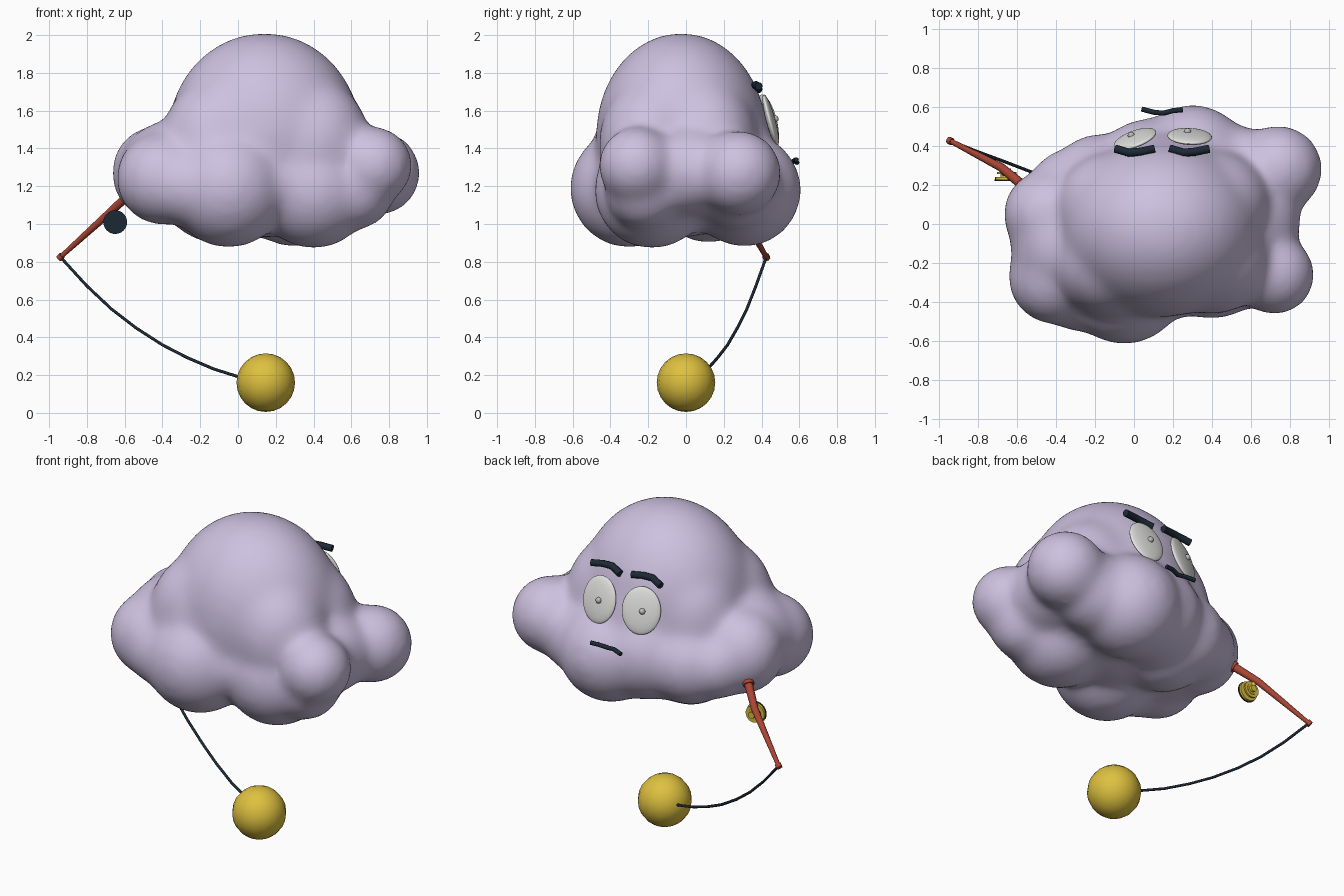
import bpy, bmesh
from math import pi, radians
from mathutils import Matrix, Vector, Euler

cube = bpy.data.objects.get("Cube")
if cube:
    bpy.data.objects.remove(cube, do_unlink=True)


def material(name, rgb):
    m = bpy.data.materials.new(name)
    m.use_nodes = True
    color = (*rgb, 1)
    m.diffuse_color = color
    m.node_tree.nodes["Principled BSDF"].inputs["Base Color"].default_value = color
    return m


LAVENDER = material("lavender", (0.61, 0.535, 0.745))
GOLD = material("gold", (0.73, 0.53, 0.05))
RED = material("brick red", (0.40, 0.06, 0.035))
NAVY = material("dark navy", (0.012, 0.022, 0.036))
WHITE = material("eye white", (0.76, 0.76, 0.74))
GREY = material("pupil grey", (0.50, 0.50, 0.50))


def select_only(obj):
    bpy.ops.object.select_all(action="DESELECT")
    obj.select_set(True)
    bpy.context.view_layer.objects.active = obj


def finish(obj, name, mat, angle=50):
    obj.name = name
    obj.data.materials.clear()
    obj.data.materials.append(mat)
    select_only(obj)
    bpy.ops.object.shade_smooth_by_angle(angle=radians(angle))
    return obj


def ball(name, mat, loc, size, rot=(0, 0, 0), segments=24, rings=16):
    bpy.ops.mesh.primitive_uv_sphere_add(segments=segments, ring_count=rings, radius=1,
                                         location=loc, rotation=rot)
    obj = bpy.context.object
    obj.scale = size
    return finish(obj, name, mat)


def disc(name, mat, loc, radius, depth):
    """Cylinder whose axis runs front to back."""
    bpy.ops.mesh.primitive_cylinder_add(vertices=24, radius=radius, depth=depth,
                                        location=loc, rotation=(pi / 2, 0, 0))
    return finish(bpy.context.object, name, mat)


def tube(name, mat, points, radii):
    """Round tube along a path, with one radius per point."""
    curve = bpy.data.curves.new(name, "CURVE")
    curve.dimensions = "3D"
    curve.bevel_depth = 1
    curve.bevel_resolution = 2
    curve.use_fill_caps = True
    spline = curve.splines.new("POLY")
    spline.points.add(len(points) - 1)
    for p, co, r in zip(spline.points, points, radii):
        p.co = (*co, 1)
        p.radius = r
    obj = bpy.data.objects.new(name, curve)
    bpy.context.collection.objects.link(obj)
    select_only(obj)
    bpy.ops.object.convert(target="MESH")
    return finish(bpy.context.object, name, mat)


# Cloud body: overlapping puffs fused by a remesh and softened
puffs = [
    ((0.14, -0.025, 1.47), (0.50, 0.44, 0.53)),  # dome
    ((0.16, 0.12, 1.41), (0.37, 0.33, 0.34)),    # back of the dome
    ((0.12, 0.00, 1.22), (0.62, 0.48, 0.26)),    # core
    ((0.74, 0.28, 1.27), 0.215),                 # left puffs
    ((0.72, -0.26, 1.31), 0.195),
    ((0.63, 0.02, 1.28), (0.21, 0.25, 0.22)),
    ((-0.43, 0.05, 1.27), (0.23, 0.22, 0.24)),   # right puffs
    ((-0.40, -0.27, 1.24), 0.235),
    ((-0.34, -0.11, 1.28), (0.28, 0.28, 0.26)),
    ((-0.34, 0.18, 1.21), 0.19),
    ((-0.28, -0.34, 1.20), 0.20),                # lower front
    ((-0.05, -0.30, 1.19), 0.305),
    ((0.40, -0.18, 1.175), 0.295),
    ((0.62, -0.22, 1.18), 0.20),
    ((0.30, 0.31, 1.18), 0.29),                  # lower back
    ((0.08, 0.25, 1.22), 0.28),
    ((0.53, 0.27, 1.20), 0.22),
    ((-0.18, 0.21, 1.20), 0.24),
    ((-0.12, 0.12, 1.18), 0.27),
]
# Four shoulders square off the dome
puffs += [((x, y, 1.42), (0.29, 0.27, 0.34))
          for x, y in ((-0.11, -0.20), (0.40, -0.18), (-0.10, 0.09), (0.40, 0.10))]

bm = bmesh.new()
for centre, size in puffs:
    size = size if isinstance(size, tuple) else (size,) * 3
    bmesh.ops.create_uvsphere(bm, u_segments=40, v_segments=24, radius=1,
                              matrix=Matrix.LocRotScale(Vector(centre), None, Vector(size)))
mesh = bpy.data.meshes.new("cloud_body")
bm.to_mesh(mesh)
bm.free()
cloud = bpy.data.objects.new("cloud_body", mesh)
bpy.context.collection.objects.link(cloud)
remesh = cloud.modifiers.new("fuse", "REMESH")
remesh.mode = "VOXEL"
remesh.voxel_size = 0.022
remesh.use_smooth_shade = True
soften = cloud.modifiers.new("soften", "SMOOTH")
soften.factor = 0.5
soften.iterations = 50
swell = cloud.modifiers.new("swell", "DISPLACE")
swell.mid_level = 0
swell.strength = 0.014
select_only(cloud)
bpy.ops.object.convert(target="MESH")
finish(bpy.context.object, "cloud_body", LAVENDER, 80)

# Face on the back side: eyes, pupils and brows
for side, x, y, turn in (("left", 0.285, 0.448, -3), ("right", 0.005, 0.435, 20)):
    rot = Euler((radians(15), 0, radians(turn)))
    centre = Vector((x, y, 1.55))
    ball(side + "_eye", WHITE, centre, (0.115, 0.025, 0.14), rot)
    pupil = centre + rot.to_matrix() @ Vector((-0.012, 0.025, 0))
    ball(side + "_pupil", GREY, pupil, (0.018,) * 3, segments=12, rings=8)
    brow = [(0.10, 0.385, 1.73), (0.03, 0.37, 1.737), (-0.03, 0.365, 1.735), (-0.10, 0.385, 1.712)]
    tube(side + "_brow", NAVY, [(x + dx, by, z) for dx, by, z in brow], [0.021] * 4)

# Wavy mouth
tube("mouth", NAVY,
     [(0.25, 0.585, 1.34), (0.20, 0.58, 1.34), (0.15, 0.567, 1.33),
      (0.10, 0.572, 1.335), (0.04, 0.588, 1.325)], [0.013] * 5)

# Fishing rod with end collars
grip, bend, tip = Vector((-0.56, 0.19, 1.17)), Vector((-0.68, 0.29, 1.06)), Vector((-0.94, 0.425, 0.825))
tube("rod", RED, [grip, bend, tip], [0.026, 0.022, 0.013])
along = (tip - bend).normalized()
tube("rod_tip", RED, [tip - along * 0.012, tip + along * 0.012], [0.019, 0.019])
along = (bend - grip).normalized()
tube("rod_collar", RED, [grip, grip + along * 0.03], [0.034, 0.034])

# Reel beside the rod
rx, rz = -0.65, 1.01
disc("reel_cover", NAVY, (rx, 0.223, rz), 0.063, 0.008)
disc("reel_front_flange", GOLD, (rx, 0.234, rz), 0.06, 0.014)
disc("reel_hub", GOLD, (rx, 0.25, rz), 0.032, 0.04)
disc("reel_back_flange", GOLD, (rx, 0.262, rz), 0.05, 0.01)
disc("reel_knob", GOLD, (rx, 0.275, rz), 0.02, 0.02)
tube("reel_stem", GOLD, [(rx, 0.25, rz), (rx - 0.02, 0.27, 1.065)], [0.016, 0.016])

# Sagging line and the ball hanging on it
line = [tip, (-0.80, 0.37, 0.672), (-0.67, 0.322, 0.55), (-0.54, 0.272, 0.45), (-0.40, 0.22, 0.36),
        (-0.27, 0.168, 0.293), (-0.13, 0.115, 0.233), (0.0, 0.07, 0.192), (0.04, 0.05, 0.182)]
tube("fishing_line", NAVY, line, [0.008] * len(line))
ball("float_ball", GOLD, (0.147, 0, 0.16), (0.155,) * 3, segments=16, rings=12)
